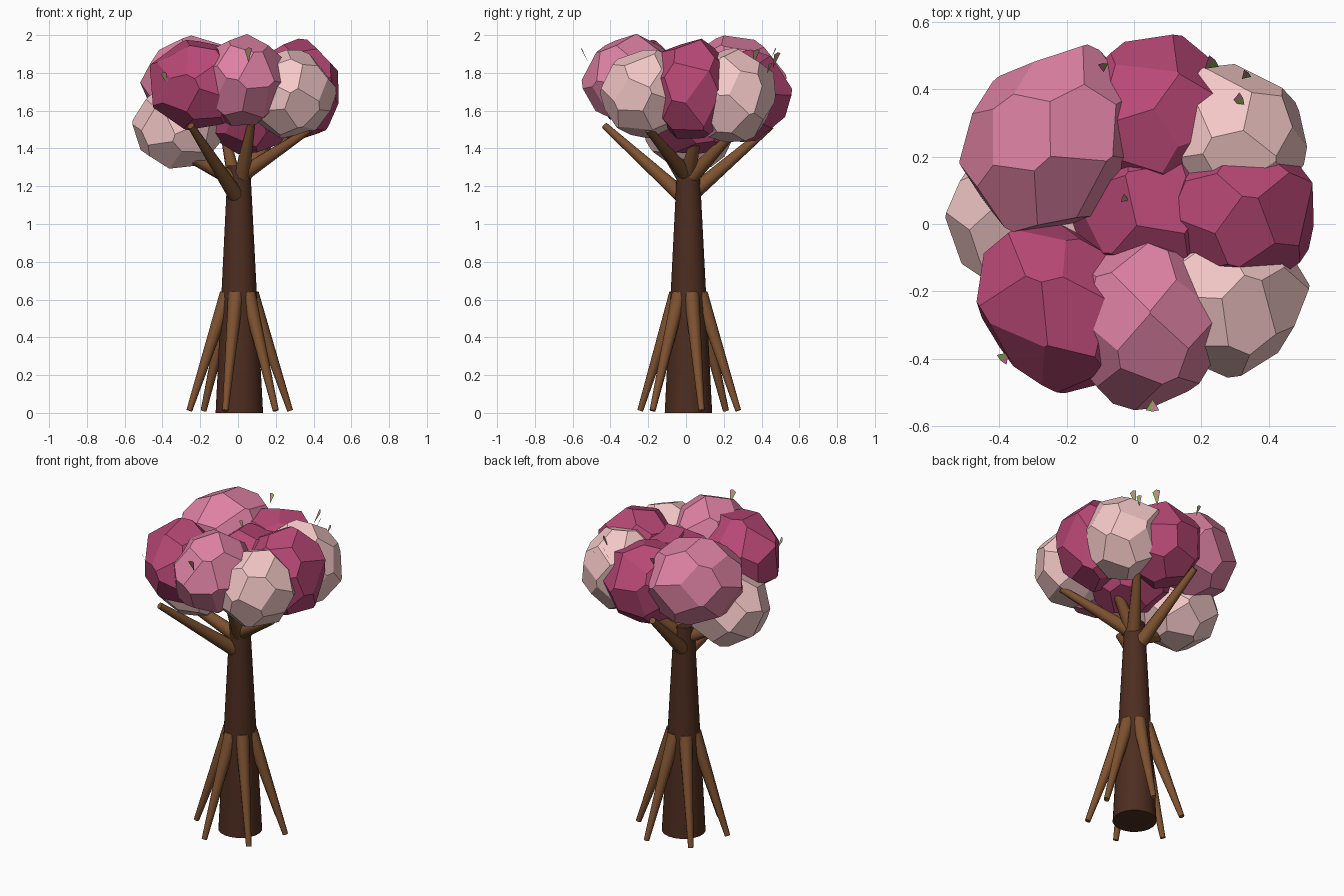
import bpy, bmesh, math, random
from mathutils import Vector, Matrix, Euler

if "Cube" in bpy.data.objects:
    bpy.data.objects.remove(bpy.data.objects["Cube"])

random.seed(4)

def material(name, rgb):
    m = bpy.data.materials.new(name)
    m.diffuse_color = (*rgb, 1)
    m.use_nodes = True
    m.node_tree.nodes["Principled BSDF"].inputs["Base Color"].default_value = m.diffuse_color
    return m

BARK = material("dark_bark", (0.075, 0.026, 0.014))
WOOD = material("light_wood", (0.21, 0.085, 0.030))
MAGENTA = material("magenta", (0.48, 0.065, 0.18))
PINK = material("pink", (0.72, 0.22, 0.36))
PALE = material("pale_pink", (0.90, 0.58, 0.57))
GREEN = material("leaf_green", (0.25, 0.48, 0.10))

def finish(bm, name, *mats):
    me = bpy.data.meshes.new(name)
    bm.to_mesh(me)
    bm.free()
    ob = bpy.data.objects.new(name, me)
    bpy.context.collection.objects.link(ob)
    for m in mats:
        me.materials.append(m)
    return ob

def limb(name, a, b, ra, rb, sides, mat):
    """Tapered cylinder from a to b."""
    a, b = Vector(a), Vector(b)
    d = b - a
    bm = bmesh.new()
    bmesh.ops.create_cone(bm, cap_ends=True, segments=sides, radius1=ra, radius2=rb, depth=d.length,
                          matrix=Matrix.Translation((a + b) / 2) @ d.to_track_quat('Z', 'Y').to_matrix().to_4x4())
    for f in bm.faces:
        f.smooth = len(f.verts) == 4
    return finish(bm, name, mat)

def hull(points):
    bm = bmesh.new()
    for p in points:
        bm.verts.new(p)
    bmesh.ops.convex_hull(bm, input=bm.verts[:])
    bm.normal_update()
    return bm

def clump(name, centre, radii, yaw, mat, n=26):
    """Ball of n broad, mostly five and six sided flat facets."""
    dirs = []
    for i in range(n):
        z = 1 - (2 * i + 1) / n
        a = i * math.pi * (3 - math.sqrt(5))
        r = math.sqrt(1 - z * z)
        v = Vector((r * math.cos(a), r * math.sin(a), z))
        dirs.append((v + Vector([random.uniform(-.1, .1) for _ in range(3)])).normalized())
    inner = hull(dirs)
    corners = [f.normal / f.normal.dot(f.verts[0].co) * 0.92 for f in inner.faces]
    inner.free()
    bm = hull(corners)
    bmesh.ops.dissolve_limit(bm, angle_limit=0.03, verts=bm.verts[:], edges=bm.edges[:])
    turn = Euler([random.uniform(0, math.tau) for _ in range(3)]).to_matrix().to_4x4()
    spin = Matrix.Rotation(math.radians(yaw), 4, 'Z')
    bm.transform(Matrix.Translation(centre) @ spin @ Matrix.Diagonal((*radii, 1)) @ turn)
    return finish(bm, name, mat)

def leaf(name, base, out, size):
    """Small folded blade, one half green and one half pink."""
    base = Vector(base)
    out = Vector((*out, 0)).normalized()
    side = Vector((-out.y, out.x, 0))
    up = Vector((0, 0, 1))
    bm = bmesh.new()
    root = bm.verts.new(base - up * size * 0.4)
    tip = bm.verts.new(base + out * size * 0.45 + up * size * 0.55)
    left = bm.verts.new(base - side * size * 0.25 + out * size * 0.4 + up * size * 0.4)
    right = bm.verts.new(base + side * size * 0.25 + out * size * 0.4 + up * size * 0.5)
    bm.faces.new((root, tip, left))
    bm.faces.new((root, right, tip)).material_index = 1
    return finish(bm, name, GREEN, PINK)

# Trunk
limb("trunk", (0.007, 0.013, 0), (0.005, 0.012, 1.31), 0.127, 0.06, 20, BARK)

# Six prop roots
for i in range(6):
    a = math.radians(14 + 60 * i)
    c, s = math.cos(a), math.sin(a)
    limb(f"root_{i + 1}", (0.009 + 0.275 * c, 0.017 + 0.27 * s, 0.012),
         (0.007 + 0.066 * c, 0.013 + 0.066 * s, 0.63), 0.016, 0.041, 10, WOOD)

# Branches: base, tip
BRANCHES = [
    ((-0.01, -0.02, 1.15), (-0.25, -0.43, 1.52)),
    ((0.02, 0.00, 1.26), (0.38, -0.20, 1.50)),
    ((-0.01, 0.00, 1.23), (-0.49, -0.10, 1.48)),
    ((0.00, 0.02, 1.15), (-0.08, 0.45, 1.52)),
    ((0.02, 0.02, 1.24), (0.22, 0.30, 1.54)),
    ((0.02, -0.01, 1.25), (0.07, -0.20, 1.53)),
    ((0.02, 0.01, 1.26), (0.25, 0.07, 1.54)),
]
for i, (a, b) in enumerate(BRANCHES):
    limb(f"branch_{i + 1}", a, b, 0.043, 0.019, 10, WOOD)

# Blossom clumps: name, centre, radii, yaw, material
CLUMPS = [
    ("back_left", (-0.235, 0.245, 1.74), (0.25, 0.295, 0.25), -45, PINK),
    ("back", (0.06, 0.30, 1.68), (0.25, 0.255, 0.245), 0, MAGENTA),
    ("back_right", (0.28, 0.24, 1.68), (0.23, 0.23, 0.25), 0, PALE),
    ("right", (0.31, 0.03, 1.71), (0.23, 0.23, 0.265), 0, MAGENTA),
    ("front_right", (0.27, -0.21, 1.69), (0.235, 0.235, 0.23), 0, PALE),
    ("front", (0.025, -0.285, 1.755), (0.235, 0.255, 0.24), 0, PINK),
    ("front_left", (-0.22, -0.245, 1.735), (0.225, 0.275, 0.235), 45, MAGENTA),
    ("left_low", (-0.31, 0.02, 1.51), (0.24, 0.24, 0.225), 0, PALE),
    ("centre", (0.06, 0.04, 1.64), (0.26, 0.26, 0.27), 0, MAGENTA),
]
# back_left is long across its own diagonal
CLUMPS[0] = (*CLUMPS[0][:2], (0.25, 0.295, 0.25), -45, PINK)
for name, c, r, yaw, m in CLUMPS:
    clump("blossom_" + name, c, r, yaw, m)

# Leaf sprigs: base, outward direction, size
LEAVES = [
    ((0.055, -0.52, 1.89), (0, -1), 0.08),
    ((-0.37, -0.38, 1.76), (-0.7, -0.7), 0.08),
    ((-0.09, 0.45, 1.90), (-0.1, 1), 0.06),
    ((0.21, 0.46, 1.86), (0.7, 0.6), 0.09),
    ((0.32, 0.43, 1.82), (0.6, 0.6), 0.06),
    ((0.29, 0.36, 1.88), (1, 0.4), 0.08),
    ((-0.015, 0.07, 1.90), (-0.5, 0.2), 0.05),
]
for i, (p, d, s) in enumerate(LEAVES):
    leaf(f"leaf_{i + 1}", p, d, s)
